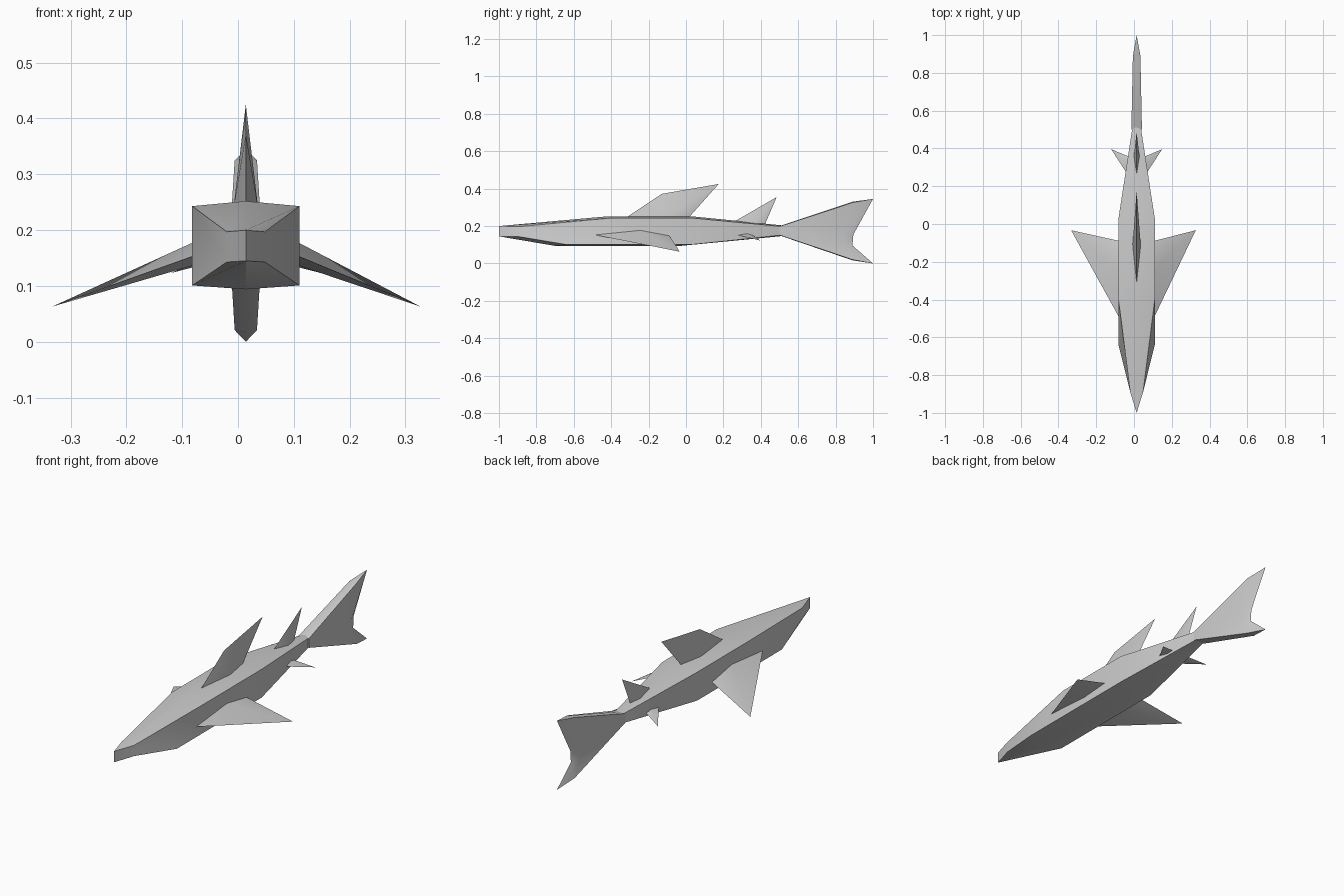
import bpy
import bmesh

cube = bpy.data.objects.get("Cube")
if cube:
    bpy.data.objects.remove(cube, do_unlink=True)

CX = 0.014  # centre line of the body

grey = bpy.data.materials.new("plain grey")
grey.use_nodes = True
colour = (0.6, 0.6, 0.6, 1)
grey.diffuse_color = colour
grey.node_tree.nodes["Principled BSDF"].inputs["Base Color"].default_value = colour


def finish(name, bm):
    bmesh.ops.remove_doubles(bm, verts=bm.verts, dist=0.0005)
    bmesh.ops.recalc_face_normals(bm, faces=bm.faces)
    mesh = bpy.data.meshes.new(name)
    bm.to_mesh(mesh)
    bm.free()
    mesh.materials.append(grey)
    obj = bpy.data.objects.new(name, mesh)
    bpy.context.collection.objects.link(obj)
    bpy.ops.object.select_all(action='DESELECT')
    obj.select_set(True)
    bpy.context.view_layer.objects.active = obj
    bpy.ops.object.shade_smooth_by_angle(angle=0.52)


def fin(name, points, side=1):
    """Thin solid wrapped around a few corner points."""
    bm = bmesh.new()
    for x, y, z in points:
        bm.verts.new((CX + side * x, y, z))
    bmesh.ops.convex_hull(bm, input=bm.verts)
    finish(name, bm)


# Body: boxy sections with a shallow ridge above and below
# half width, top centre (y, z), top edge, bottom centre, bottom edge
sections = [
    (0.034, (-1.0, 0.20), (-0.89, 0.197), (-1.0, 0.145), (-0.89, 0.143)),
    (0.096, (-0.42, 0.252), (-0.40, 0.243), (-0.70, 0.094), (-0.64, 0.101)),
    (0.096, (0.03, 0.252), (0.03, 0.243), (-0.03, 0.094), (0.03, 0.101)),
    (0.024, (0.55, 0.20), (0.50, 0.199), (0.55, 0.15), (0.50, 0.151)),
]
bm = bmesh.new()
rings = []
for w, tc, te, bc, be in sections:
    ring = [(-w, te), (0, tc), (w, te), (w, be), (0, bc), (-w, be)]
    rings.append([bm.verts.new((CX + x, *p)) for x, p in ring])
for a, b in zip(rings, rings[1:]):
    for i in range(6):
        j = (i + 1) % 6
        bm.faces.new((a[i], a[j], b[j], b[i]))
for r in (rings[0], rings[-1]):
    bm.faces.new((r[0], r[1], r[4], r[5]))
    bm.faces.new((r[1], r[2], r[3], r[4]))
finish("body", bm)

# Tail fin: forked blade, side outlines joined to a pointed centre outline
centre = [(0.50, 0.20), (0.89, 0.33), (1.0, 0.345), (0.895, 0.155),
          (0.89, 0.096), (1.0, 0.0), (0.89, 0.017), (0.50, 0.15)]
flank = [(0.028, 0.50, 0.198), (0.02, 0.89, 0.325), (0.02, 0.89, 0.325),
         (0.02, 0.85, 0.16), (0.02, 0.85, 0.10), (0.02, 0.89, 0.021),
         (0.02, 0.89, 0.021), (0.028, 0.50, 0.152)]
bm = bmesh.new()
mid = [bm.verts.new((CX, y, z)) for y, z in centre]
for side in (-1, 1):
    s = [bm.verts.new((CX + side * x, y, z)) for x, y, z in flank]
    for i in range(8):
        j = (i + 1) % 8
        bm.faces.new((mid[i], mid[j], s[j], s[i]))
    bm.faces.new((s[0], s[2], s[3]))
    bm.faces.new((s[0], s[3], s[4], s[7]))
    bm.faces.new((s[7], s[4], s[5]))
finish("tail_fin", bm)

# Dorsal fins
fin("front_dorsal_fin", [(0, -0.32, 0.245), (0, -0.13, 0.372), (0, 0.175, 0.425),
                         (0, 0.01, 0.24), (-0.022, -0.12, 0.24), (0.022, -0.12, 0.24)])
fin("rear_dorsal_fin", [(0, 0.26, 0.225), (0, 0.415, 0.305), (0, 0.485, 0.355),
                        (0, 0.42, 0.205), (-0.016, 0.35, 0.205), (0.016, 0.35, 0.205)])

# Paired fins
for label, side in (("left", 1), ("right", -1)):
    reach = 0.313 if side > 0 else 0.347
    fin(label + "_pectoral_fin", [(0.09, -0.50, 0.155), (0.09, -0.25, 0.18),
                                  (0.09, -0.09, 0.15), (0.09, -0.25, 0.138),
                                  (reach, -0.033, 0.063)], side)
    fin(label + "_pelvic_fin", [(0.04, 0.25, 0.158), (0.03, 0.31, 0.168),
                                (0.025, 0.35, 0.156), (0.03, 0.31, 0.15),
                                (0.135, 0.396, 0.123)], side)
